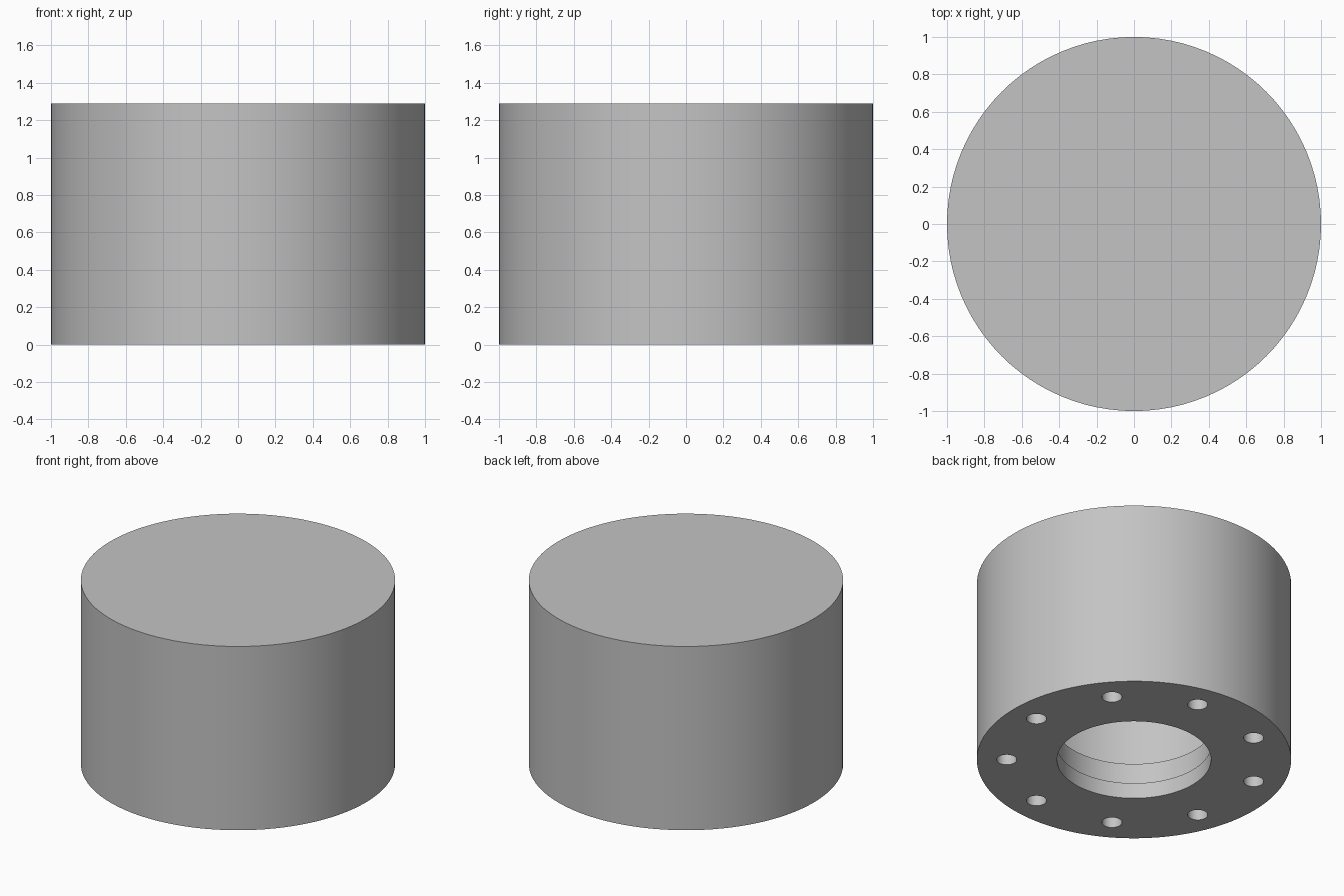
import bpy
import bmesh
from math import pi, tau, cos, sin, radians
from mathutils import Matrix, Vector

cube = bpy.data.objects.get("Cube")
if cube:
    bpy.data.objects.remove(cube, do_unlink=True)

HEIGHT = 1.29
SIDES = 96
BORE = 0.49
HOLES = 9
HOLE_CIRCLE = 0.81
HOLE_RADIUS = 0.064
FLANGE = 0.26


def make_object(name, bm):
    bmesh.ops.recalc_face_normals(bm, faces=bm.faces)
    mesh = bpy.data.meshes.new(name)
    bm.to_mesh(mesh)
    bm.free()
    obj = bpy.data.objects.new(name, mesh)
    bpy.context.collection.objects.link(obj)
    return obj


grey = bpy.data.materials.new("light_grey")
grey.use_nodes = True
colour = (0.55, 0.55, 0.55, 1)
grey.diffuse_color = colour
grey.node_tree.nodes["Principled BSDF"].inputs["Base Color"].default_value = colour

# Drum: a lathe profile from the cavity ceiling, down the stepped bore, round the outside
profile = [(0, 1.1), (0.72, 1.1), (0.72, FLANGE), (BORE + 0.015, FLANGE),
           (BORE + 0.015, 0.11), (BORE, 0.11), (BORE, 0),
           (1, 0), (1, HEIGHT), (0, HEIGHT)]
bm = bmesh.new()
verts = [bm.verts.new((r, 0, z)) for r, z in profile]
edges = [bm.edges.new(pair) for pair in zip(verts, verts[1:])]
bmesh.ops.spin(bm, geom=verts + edges, cent=(0, 0, 0), axis=(0, 0, 1),
               angle=tau, steps=SIDES, use_merge=True)
bmesh.ops.remove_doubles(bm, verts=bm.verts, dist=0.0001)
drum = make_object("drum_body", bm)
drum.data.materials.append(grey)

# Ring of blind bolt holes in the underside
bm = bmesh.new()
for i in range(HOLES):
    a = tau * i / HOLES
    place = Matrix.Translation((HOLE_CIRCLE * cos(a), HOLE_CIRCLE * sin(a), 0))
    bmesh.ops.create_cone(bm, cap_ends=True, segments=32, radius1=HOLE_RADIUS,
                          radius2=HOLE_RADIUS, depth=0.4, matrix=place)
cutter = make_object("hole_cutter", bm)
cutter.hide_render = True
cutter.data.materials.append(grey)

cut = drum.modifiers.new("bolt_holes", "BOOLEAN")
cut.operation = "DIFFERENCE"
cut.solver = "EXACT"
cut.object = cutter

bpy.ops.object.select_all(action="DESELECT")
drum.select_set(True)
bpy.context.view_layer.objects.active = drum
bpy.ops.object.modifier_apply(modifier=cut.name)
bpy.data.objects.remove(cutter, do_unlink=True)
bpy.ops.object.shade_smooth_by_angle(angle=radians(30))
